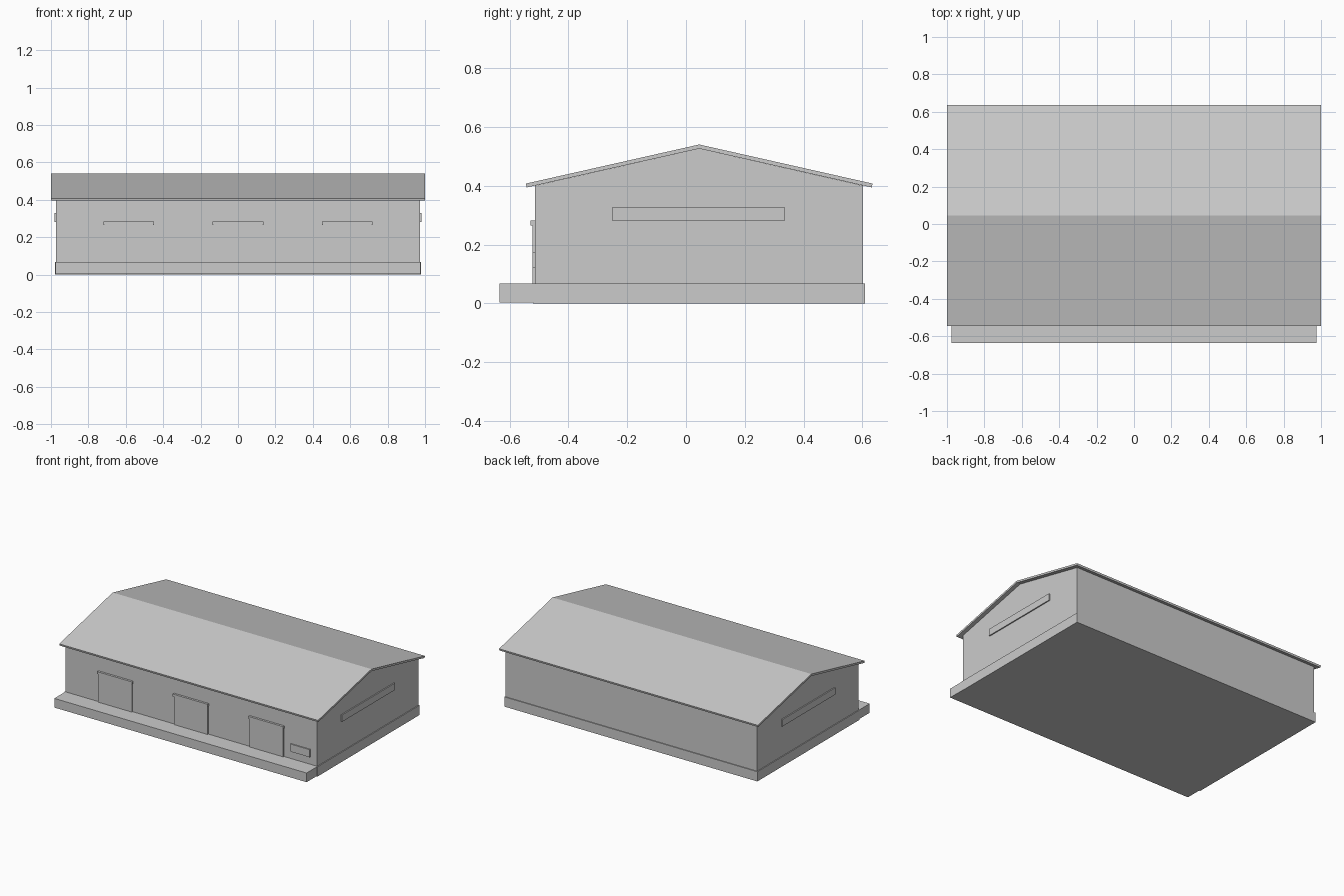
import bpy
import bmesh

cube = bpy.data.objects.get("Cube")
if cube:
    bpy.data.objects.remove(cube, do_unlink=True)

# One plain grey for the whole building
grey = bpy.data.materials.new("light grey")
grey.use_nodes = True
COLOUR = (0.6, 0.6, 0.6, 1)
grey.diffuse_color = COLOUR
grey.node_tree.nodes["Principled BSDF"].inputs["Base Color"].default_value = COLOUR


def extrude_profile(name, profile, x0, x1):
    """Extrude a (y, z) outline along x from x0 to x1."""
    bm = bmesh.new()
    face = bm.faces.new([bm.verts.new((x0, y, z)) for y, z in profile])
    result = bmesh.ops.extrude_face_region(bm, geom=[face])
    moved = [v for v in result["geom"] if isinstance(v, bmesh.types.BMVert)]
    bmesh.ops.translate(bm, vec=(x1 - x0, 0, 0), verts=moved)
    bmesh.ops.recalc_face_normals(bm, faces=bm.faces)
    mesh = bpy.data.meshes.new(name)
    bm.to_mesh(mesh)
    bm.free()
    mesh.materials.append(grey)
    obj = bpy.data.objects.new(name, mesh)
    bpy.context.collection.objects.link(obj)
    return obj


def box(name, x0, x1, y0, y1, z0, z1):
    return extrude_profile(name, [(y0, z0), (y1, z0), (y1, z1), (y0, z1)], x0, x1)


WALL_X, FRONT, BACK = 0.972, -0.514, 0.603
RIDGE_Y, BASE_TOP = 0.045, 0.068

# Base, loading platform and gabled walls
box("plinth", -0.978, 0.978, -0.52, 0.609, 0, BASE_TOP)
box("loading_platform", -0.975, 0.975, -0.635, -0.52, 0.004, BASE_TOP)
extrude_profile("walls", [(FRONT, 0.06), (BACK, 0.06), (BACK, 0.401),
                          (RIDGE_Y, 0.527), (FRONT, 0.401)], -WALL_X, WALL_X)

# Thin pitched roof with square-cut eaves
extrude_profile("roof", [(-0.545, 0.408), (RIDGE_Y, 0.541), (0.635, 0.408),
                         (0.632, 0.395), (RIDGE_Y, 0.527), (-0.542, 0.395)], -1, 1)

# Three loading doors, each with a shallow hood
for label, x in (("right", -0.585), ("middle", 0), ("left", 0.585)):
    box(f"{label}_door", x - 0.13, x + 0.13, -0.522, FRONT + 0.01, BASE_TOP, 0.27)
    box(f"{label}_door_hood", x - 0.135, x + 0.135, -0.529, FRONT + 0.01, 0.266, 0.283)

# Small wall panel beside the doors
box("wall_panel", 0.77, 0.92, -0.522, FRONT + 0.01, 0.12, 0.173)

# Long window strip on each gable end
for label, side in (("right", -1), ("left", 1)):
    x0, x1 = sorted((side * (WALL_X - 0.01), side * 0.98))
    box(f"{label}_window_strip", x0, x1, -0.25, 0.335, 0.28, 0.328)
